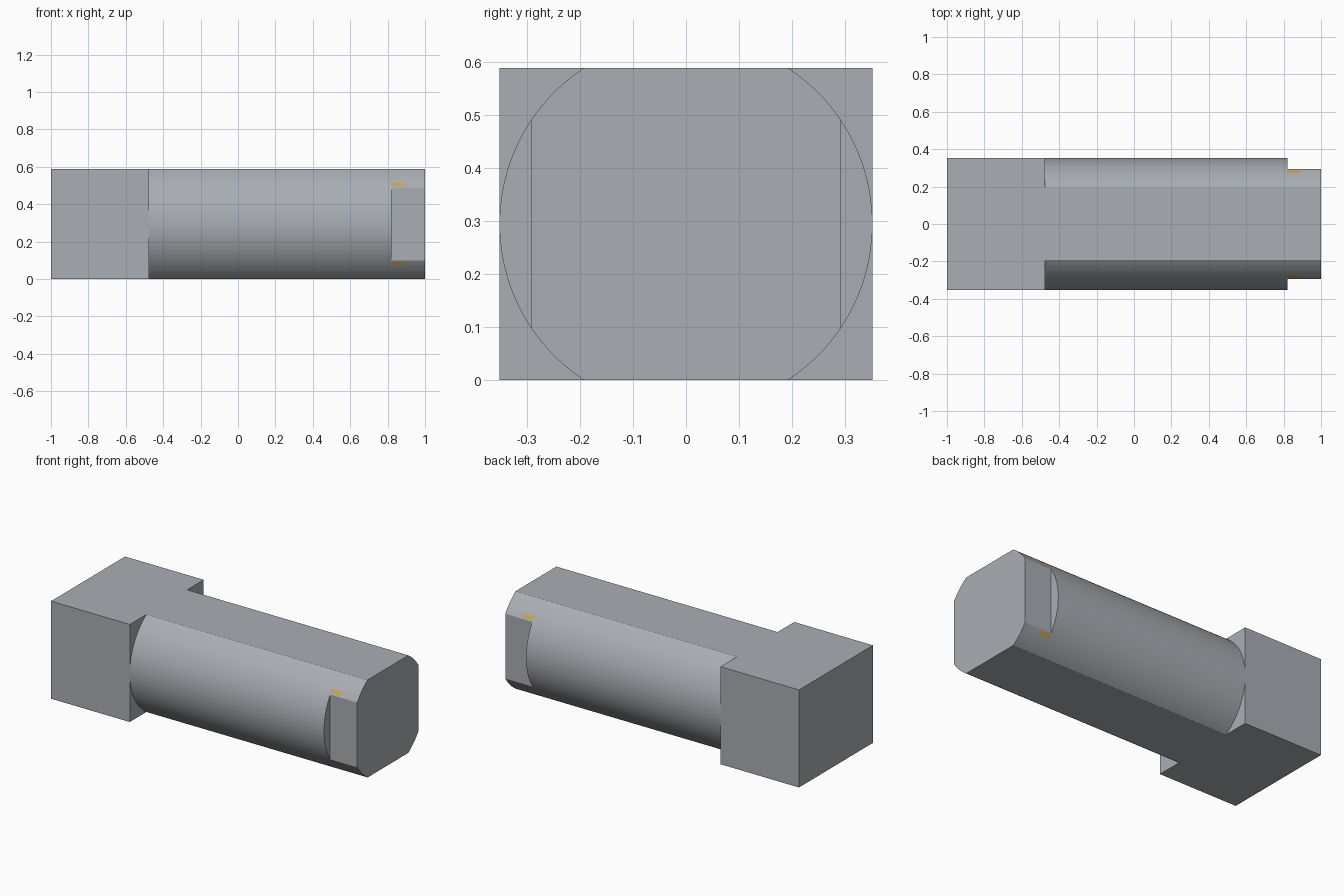
import bpy, bmesh, math

if "Cube" in bpy.data.objects:
    bpy.data.objects.remove(bpy.data.objects["Cube"])

R, CZ = 0.352, 0.294          # shaft radius, axis height
FLAT = 0.293                  # half width across the wrench flats
HEAD_X, STEP_X, MARK_X = -0.475, 0.82, 0.89


def material(name, rgb):
    m = bpy.data.materials.new(name)
    m.diffuse_color = (*rgb, 1)
    m.use_nodes = True
    m.node_tree.nodes["Principled BSDF"].inputs["Base Color"].default_value = m.diffuse_color
    return m


steel = material("steel grey", (0.40, 0.42, 0.45))
gold = material("gold", (0.58, 0.37, 0.09))


def make_object(name, bm):
    bmesh.ops.recalc_face_normals(bm, faces=bm.faces)
    me = bpy.data.meshes.new(name)
    bm.to_mesh(me)
    bm.free()
    me.materials.append(steel)
    me.materials.append(gold)
    ob = bpy.data.objects.new(name, me)
    bpy.context.collection.objects.link(ob)
    return ob


# Square head block
bm = bmesh.new()
bmesh.ops.create_cube(bm, size=1)
for v in bm.verts:
    v.co = ((v.co.x + 0.5) * (HEAD_X + 1) - 1, v.co.y * 2 * R, (v.co.z + 0.5) * 2 * CZ)
make_object("head_block", bm)

# Shaft profile: round sides cut flat at top and bottom
limit = math.asin(CZ / R)
N = 40
angles = {round(-limit + 2 * limit * i / N, 5) for i in range(N + 1)}
marks = [math.asin(d / R) for d in (0.203, 0.222)]
for a in [math.acos(FLAT / R)] + marks:
    angles |= {round(a, 5), round(-a, 5)}
side = [(R * math.cos(a), R * math.sin(a)) for a in sorted(angles)]
profile = side + [(-y, z) for y, z in reversed(side)]

# Shaft with stepped side flats at the tip
bm = bmesh.new()
rings = []
for x, w in [(HEAD_X, R), (STEP_X, R), (STEP_X, FLAT), (MARK_X, FLAT), (1, FLAT)]:
    rings.append([bm.verts.new((x, max(-w, min(w, y)), CZ + z)) for y, z in profile])
for a, b in zip(rings, rings[1:]):
    for i in range(len(profile)):
        j = (i + 1) % len(profile)
        bm.faces.new((a[i], a[j], b[j], b[i]))
bm.faces.new(rings[0])
bm.faces.new(rings[-1])
bmesh.ops.remove_doubles(bm, verts=bm.verts, dist=1e-4)
bmesh.ops.dissolve_degenerate(bm, edges=bm.edges, dist=1e-4)

# Small gold marks above and below each flat
for f in bm.faces:
    c = f.calc_center_median()
    if STEP_X + 0.01 < c.x < MARK_X and abs(c.y) > 0.2 and 0.203 < abs(c.z - CZ) < 0.222:
        f.material_index = 1
bmesh.ops.dissolve_limit(bm, angle_limit=math.radians(0.05), verts=bm.verts,
                         edges=bm.edges, delimit={'MATERIAL'})
shaft = make_object("shaft", bm)
bpy.context.view_layer.objects.active = shaft
shaft.select_set(True)
bpy.ops.object.shade_smooth_by_angle(angle=math.radians(20))
